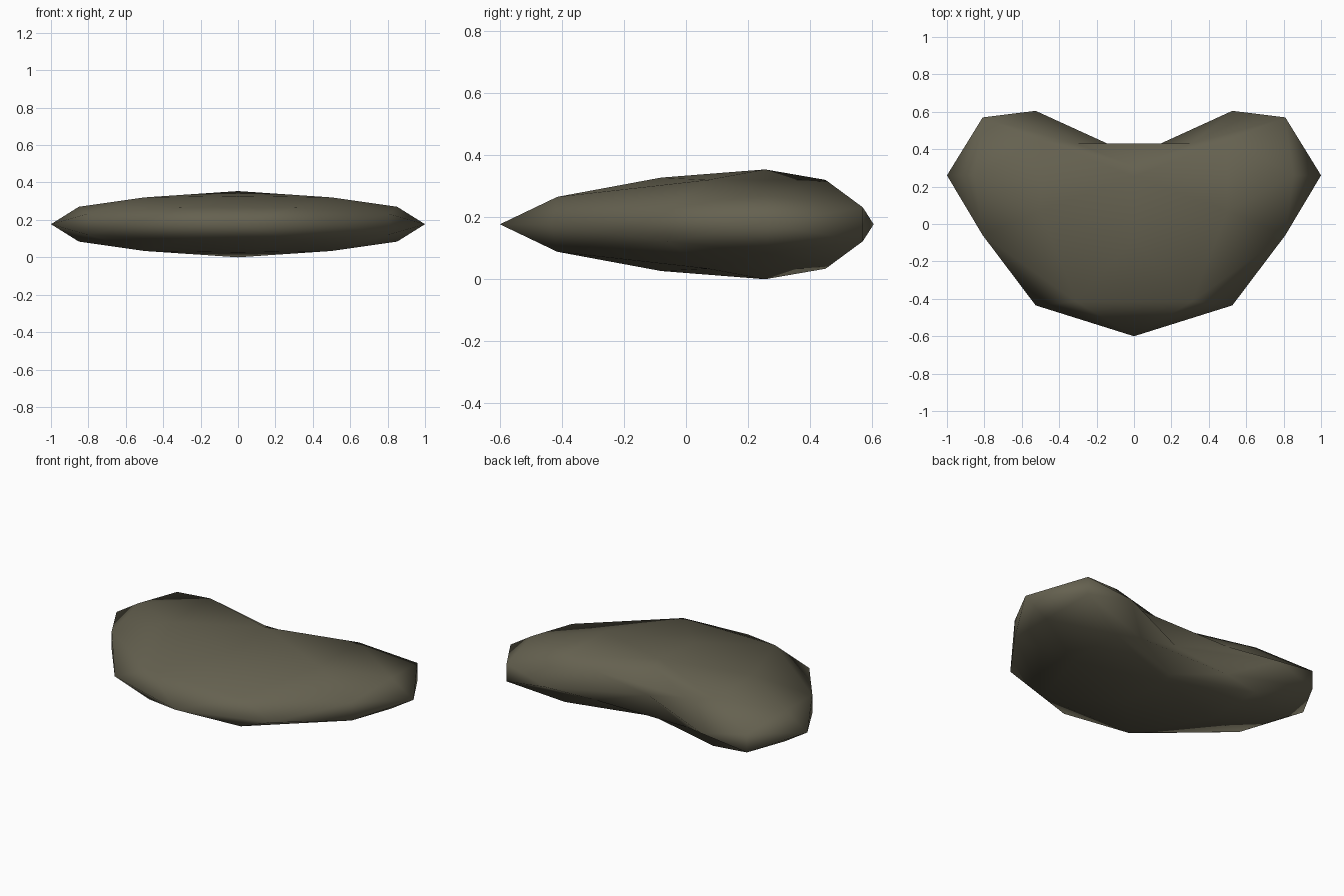
import bpy, bmesh

if "Cube" in bpy.data.objects:
    bpy.data.objects.remove(bpy.data.objects["Cube"])

# Unit geodesic sphere points (x, y, z) of one quarter, with the y each moves to
POINTS = [
    (0, -1, 0, -0.60), (0.526, -0.851, 0, -0.435), (0.809, -0.5, 0.309, -0.06),
    (1, 0, 0, 0.26), (0.809, 0.5, 0.309, 0.57), (0.526, 0.851, 0, 0.605),
    (0, 1, 0, 0.365), (0.309, -0.809, 0.5, -0.415), (0, -0.526, 0.851, -0.08),
    (0.5, -0.309, 0.809, 0.07), (0.851, 0, 0.526, 0.26), (0.5, 0.309, 0.809, 0.45),
    (0.309, 0.809, 0.5, 0.43), (0, 0.526, 0.851, 0.31), (0, 0, 1, 0.255),
]
HALF_HEIGHT = 0.177

# Mirror the quarter in x and z, skin the sphere
bm = bmesh.new()
moved = {}
for x, y, z, new_y in POINTS:
    for sx in {x, -x}:
        for sz in {z, -z}:
            moved[bm.verts.new((sx, y, sz))] = new_y
bmesh.ops.convex_hull(bm, input=list(bm.verts))

# Squash it and pull it into a heart with a notch at the back
for v, new_y in moved.items():
    v.co.y = new_y
    v.co.z = HALF_HEIGHT * (1 + v.co.z)
bmesh.ops.recalc_face_normals(bm, faces=bm.faces)
for f in bm.faces:
    f.smooth = True

mesh = bpy.data.meshes.new("heart_stone")
bm.to_mesh(mesh)
bm.free()
stone = bpy.data.objects.new("heart_stone", mesh)
bpy.context.collection.objects.link(stone)

# Single olive grey colour
mat = bpy.data.materials.new("olive_grey")
mat.diffuse_color = (0.13, 0.12, 0.08, 1)
mat.use_nodes = True
mat.node_tree.nodes["Principled BSDF"].inputs["Base Color"].default_value = mat.diffuse_color
mesh.materials.append(mat)
